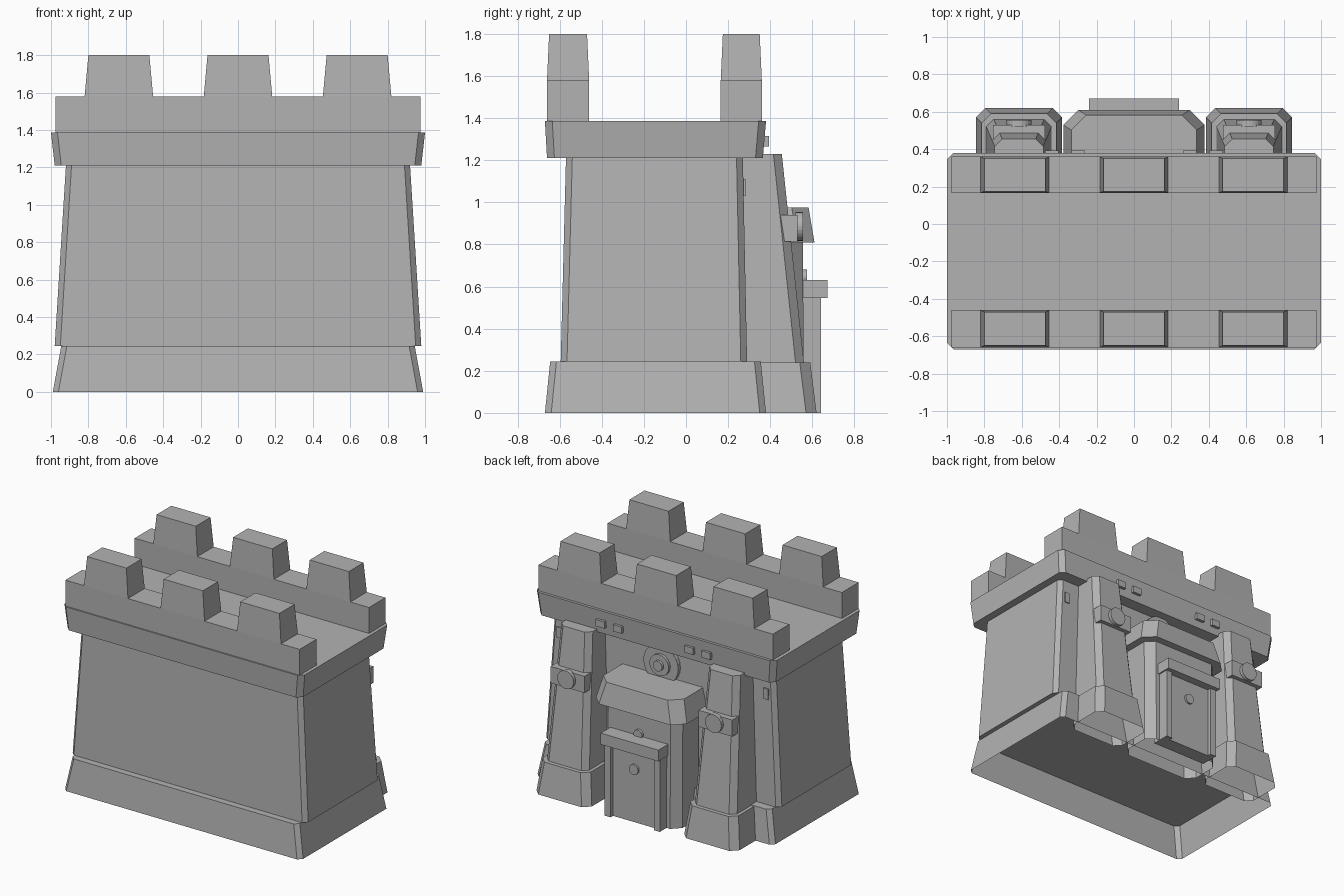
import bpy, bmesh, math
from mathutils import Matrix

cube = bpy.data.objects.get("Cube")
if cube:
    bpy.data.objects.remove(cube, do_unlink=True)

stone = bpy.data.materials.new("grey_stone")
stone.use_nodes = True
GREY = (0.45, 0.45, 0.45, 1)
stone.diffuse_color = GREY
stone.node_tree.nodes["Principled BSDF"].inputs["Base Color"].default_value = GREY


def finish(name, bm):
    bmesh.ops.recalc_face_normals(bm, faces=bm.faces)
    mesh = bpy.data.meshes.new(name)
    bm.to_mesh(mesh)
    bm.free()
    mesh.materials.append(stone)
    obj = bpy.data.objects.new(name, mesh)
    bpy.context.collection.objects.link(obj)
    return obj


def block(name, x, z0, z1, low, high, cut=0, open_bottom=False):
    """Tapered block; low and high are (half width, y front, y back)."""
    bm = bmesh.new()
    rings = []
    for z, (h, a, b) in ((z0, low), (z1, high)):
        if cut:
            pts = [(-h + cut, a), (h - cut, a), (h, a + cut), (h, b - cut),
                   (h - cut, b), (-h + cut, b), (-h, b - cut), (-h, a + cut)]
        else:
            pts = [(-h, a), (h, a), (h, b), (-h, b)]
        rings.append([bm.verts.new((x + px, py, z)) for px, py in pts])
    bottom, top = rings
    n = len(top)
    for i in range(n):
        j = (i + 1) % n
        bm.faces.new((bottom[i], bottom[j], top[j], top[i]))
    bm.faces.new(top)
    base = bm.faces.new(bottom[::-1])
    bmesh.ops.recalc_face_normals(bm, faces=bm.faces)
    if open_bottom:
        bm.faces.remove(base)
    return finish(name, bm)


def box(name, x, half, y0, y1, z0, z1):
    return block(name, x, z0, z1, (half, y0, y1), (half, y0, y1))


def disc(name, x, z, radius, y0, y1):
    bm = bmesh.new()
    place = Matrix.Translation((x, (y0 + y1) / 2, z)) @ Matrix.Rotation(math.pi / 2, 4, 'X')
    bmesh.ops.create_cone(bm, cap_ends=True, segments=24, radius1=radius,
                          radius2=radius, depth=y1 - y0, matrix=place)
    return finish(name, bm)


# Main keep
block("plinth", 0, 0, 0.245, (0.99, -0.67, 0.38), (0.945, -0.645, 0.355), 0.03, True)
block("wall", 0, 0.245, 1.21, (0.98, -0.595, 0.29), (0.92, -0.57, 0.27), 0.03)
block("cornice", 0, 1.21, 1.385, (0.98, -0.66, 0.365), (1.0, -0.67, 0.38), 0.035)

# Parapets with tapered merlons
for side, y0, y1 in (("front", -0.66, -0.46), ("back", 0.165, 0.36)):
    box(side + "_parapet", 0, 0.975, y0, y1, 1.385, 1.58)
    for i in (-1, 0, 1):
        block(side + "_merlon", i * 0.637, 1.58, 1.8,
              (0.183, y0, y1), (0.163, y0 + 0.01, y1 - 0.01))

# Buttresses, lamps and small fittings on both sides of the gate
for s, side in ((1, "left"), (-1, "right")):
    x = s * 0.615
    block(side + "_buttress_base", x, 0, 0.24, (0.23, 0.28, 0.62), (0.2, 0.28, 0.59), 0.05, True)
    block(side + "_buttress", x, 0.24, 1.23, (0.175, 0.2, 0.56), (0.13, 0.2, 0.455), 0.04)
    box(side + "_lamp_bracket", x, 0.14, 0.43, 0.53, 0.815, 0.94)
    disc(side + "_lamp", x, 0.885, 0.068, 0.52, 0.555)
    box(side + "_wall_plate", s * 0.86, 0.02, 0.27, 0.282, 1.03, 1.11)
    for px in (0.297, 0.44):
        box(side + "_cornice_stud", s * px, 0.036, 0.34, 0.393, 1.265, 1.315)
    box(side + "_door_post", s * 0.205, 0.025, 0.5, 0.64, 0, 0.545)

# Gatehouse
block("gatehouse", 0, 0, 0.82, (0.32, 0.25, 0.56), (0.32, 0.25, 0.555), 0.06, True)
block("gatehouse_hood", 0, 0.81, 0.975, (0.378, 0.2, 0.61), (0.335, 0.2, 0.582), 0.08)
box("door", 0, 0.185, 0.5, 0.61, 0, 0.545)
box("door_lintel", 0, 0.24, 0.5, 0.672, 0.545, 0.63)
disc("door_knob", 0, 0.4, 0.038, 0.6, 0.625)
disc("lintel_boss", 0, 0.645, 0.035, 0.54, 0.575)

# Round emblem above the gate
for name, radius, y1 in (("emblem_rim", 0.145, 0.3), ("emblem_ring", 0.08, 0.32),
                         ("emblem_boss", 0.038, 0.34)):
    disc(name, 0, 1.07, radius, 0.25, y1)
